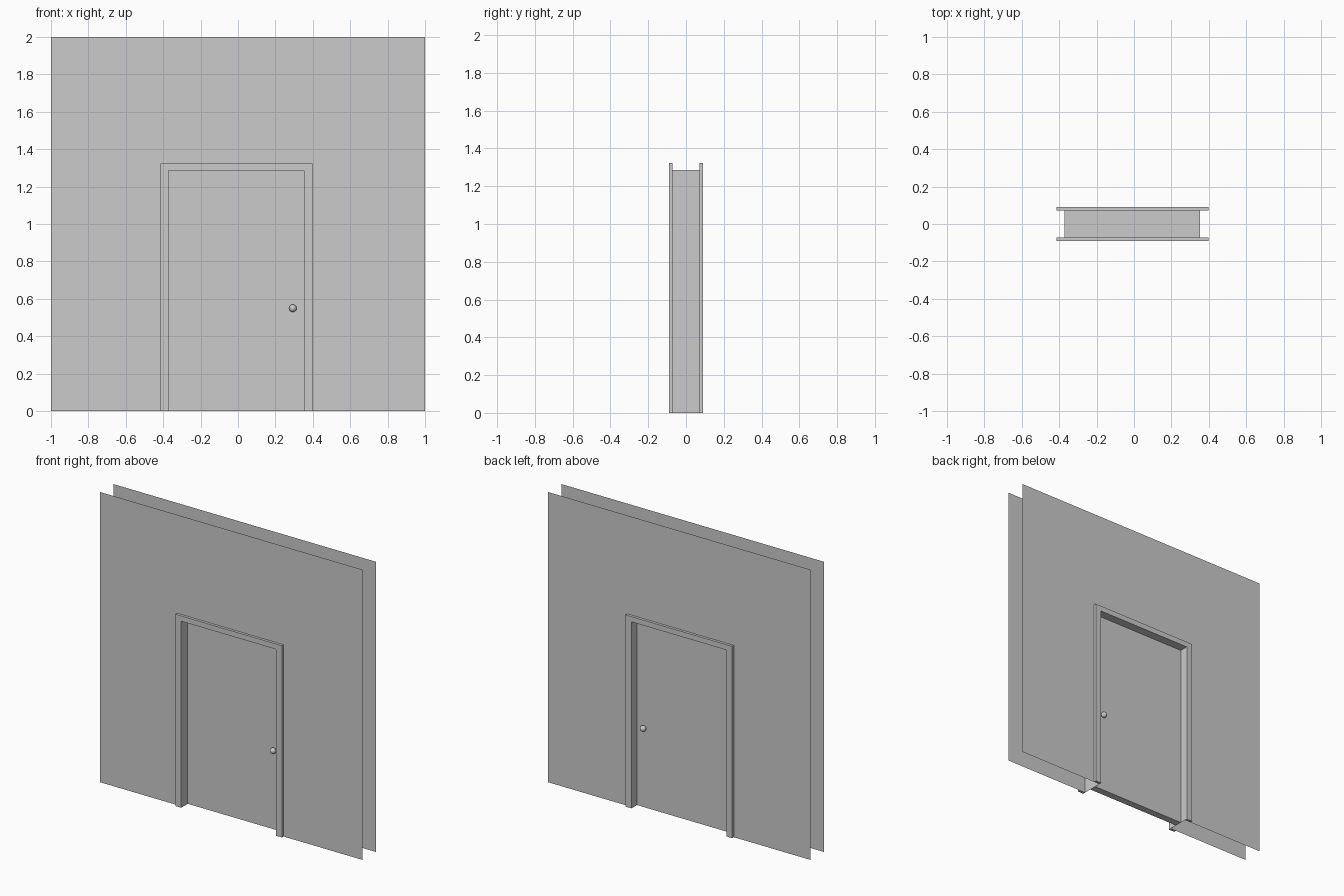
import bpy, bmesh

if "Cube" in bpy.data.objects:
    bpy.data.objects.remove(bpy.data.objects["Cube"])

XL, XR, ZT = -0.37, 0.353, 1.285      # door opening
OL, OR, OT = -0.415, 0.398, 1.322     # outer edge of the trim
WALL_Y, TRIM_Y = 0.072, 0.09
DOOR_FRONT, DOOR_BACK = -0.019, 0.03


def finish(name, bm):
    mesh = bpy.data.meshes.new(name)
    bm.to_mesh(mesh)
    bm.free()
    obj = bpy.data.objects.new(name, mesh)
    bpy.context.collection.objects.link(obj)
    return obj


def arch(xl, xr, zt):
    """Upside-down U path: up the left side, across, down the right."""
    return [(xl, 0), (xl, zt), (xr, zt), (xr, 0)]


def band(name, outer, inner, y, depth=0):
    """Flat band between two U paths in the xz plane, optionally extruded in y."""
    bm = bmesh.new()
    o = [bm.verts.new((x, y, z)) for x, z in outer]
    i = [bm.verts.new((x, y, z)) for x, z in inner]
    faces = [bm.faces.new((o[k], o[k + 1], i[k + 1], i[k])) for k in range(3)]
    if depth:
        ext = bmesh.ops.extrude_face_region(bm, geom=faces, use_keep_orig=True)["geom"]
        moved = [g for g in ext if isinstance(g, bmesh.types.BMVert)]
        bmesh.ops.translate(bm, verts=moved, vec=(0, depth, 0))
        bmesh.ops.recalc_face_normals(bm, faces=bm.faces)
    elif (faces[0].normal_update() or faces[0].normal.y * y < 0):
        bmesh.ops.reverse_faces(bm, faces=bm.faces)
    return finish(name, bm)


opening = arch(XL, XR, ZT)

# Thin wall sheets, door trims and knobs on both sides
for side, s, face in (("front", -1, DOOR_FRONT), ("back", 1, DOOR_BACK)):
    band(side + "_wall", arch(-1, 1, 2), opening, s * WALL_Y)
    band(side + "_trim", arch(OL, OR, OT), opening, s * WALL_Y, s * (TRIM_Y - WALL_Y))
    bpy.ops.mesh.primitive_uv_sphere_add(segments=24, ring_count=12, radius=0.02,
                                         location=(0.293, face + s * 0.019, 0.55))
    bpy.context.object.name = side + "_knob"
    bpy.ops.object.shade_smooth()

# Jamb lining the opening between the two walls
bm = bmesh.new()
rows = [[bm.verts.new((x, y, z)) for x, z in opening] for y in (-WALL_Y, WALL_Y)]
for k in range(3):
    bm.faces.new((rows[0][k], rows[0][k + 1], rows[1][k + 1], rows[1][k]))
finish("jamb", bm)

# Door leaf
bpy.ops.mesh.primitive_cube_add(size=1, location=((XL + XR) / 2, (DOOR_FRONT + DOOR_BACK) / 2, ZT / 2))
door = bpy.context.object
door.name = "door"
door.scale = (XR - XL, DOOR_BACK - DOOR_FRONT, ZT)
